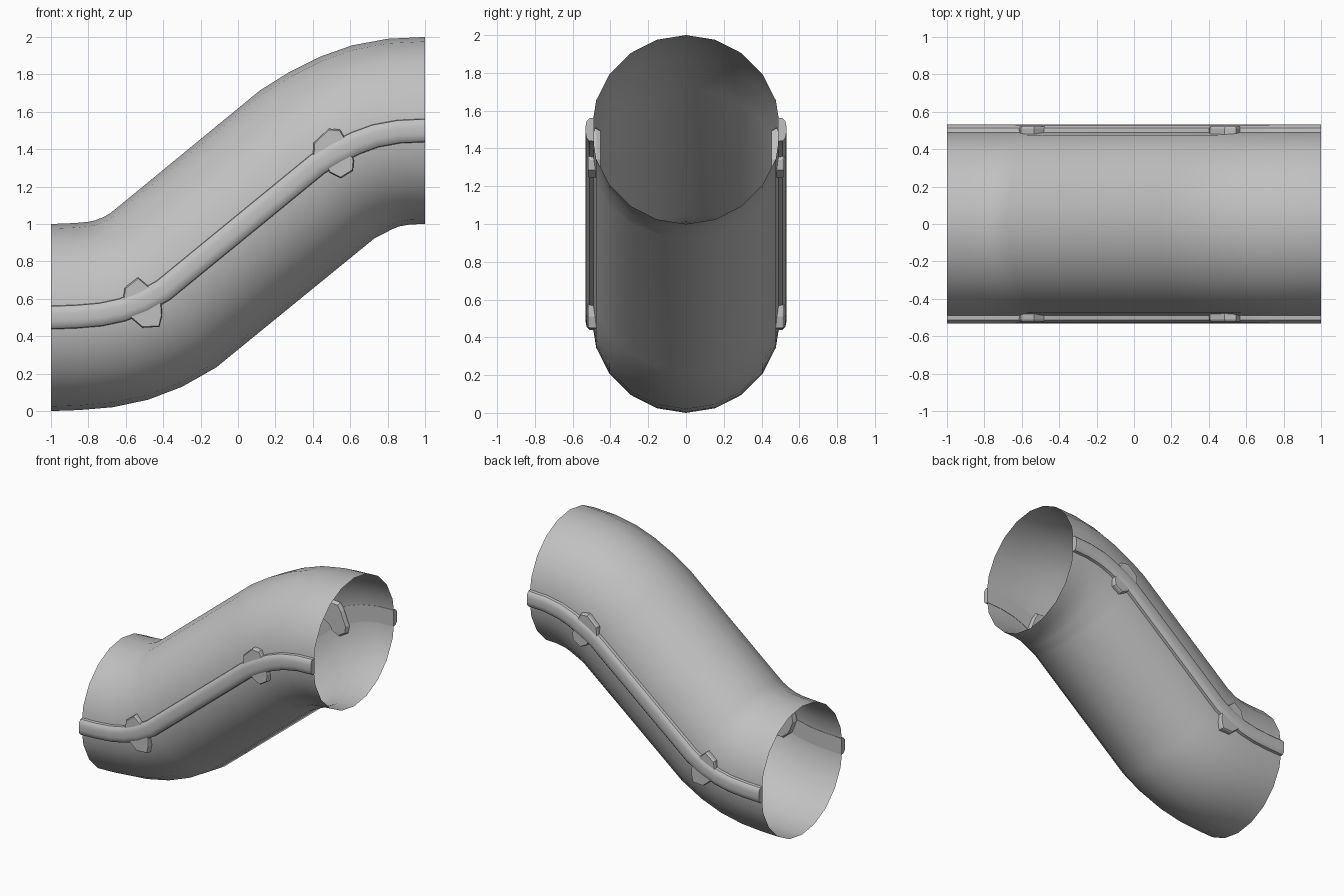
import bpy, bmesh, math
from mathutils import Vector

if "Cube" in bpy.data.objects:
    bpy.data.objects.remove(bpy.data.objects["Cube"])

grey = bpy.data.materials.new("plain_grey")
grey.use_nodes = True
colour = (0.53, 0.53, 0.53, 1)
grey.diffuse_color = colour
grey.node_tree.nodes["Principled BSDF"].inputs["Base Color"].default_value = colour

# Centre line of the double bend: x, z, slope in degrees
PATH = [(-1, .5, 0), (-.863, .505, 1.5), (-.735, .516, 7.5), (-.622, .54, 16.5),
        (-.51, .583, 25), (-.4, .645, 34.5), (.425, 1.32, 38), (.52, 1.377, 30),
        (.631, 1.433, 22.5), (.735, 1.471, 14.5), (.861, 1.494, 7), (1, 1.5, 0)]


def finish(name, bm, smooth=True, recalc=True):
    if recalc:
        bmesh.ops.recalc_face_normals(bm, faces=bm.faces)
    mesh = bpy.data.meshes.new(name)
    bm.to_mesh(mesh)
    bm.free()
    mesh.materials.append(grey)
    obj = bpy.data.objects.new(name, mesh)
    bpy.context.collection.objects.link(obj)
    if smooth:
        bpy.ops.object.select_all(action='DESELECT')
        obj.select_set(True)
        bpy.context.view_layer.objects.active = obj
        bpy.ops.object.shade_smooth_by_angle(angle=math.radians(35))
    return obj


def sweep(name, profile, capped):
    """Carry a closed (y, height) profile along the centre line."""
    bm = bmesh.new()
    rings = []
    for x, z, slope in PATH:
        a = math.radians(slope)
        rings.append([bm.verts.new((x - h * math.sin(a), y, z + h * math.cos(a)))
                      for y, h in profile])
    n = len(profile)
    for r, s in zip(rings, rings[1:]):
        for i in range(n):
            j = (i + 1) % n
            bm.faces.new((r[i], s[i], s[j], r[j]))
    if capped:
        bm.faces.new(rings[0])
        bm.faces.new(rings[-1])
        return finish(name, bm)
    # Open shell: make sure its faces point away from the centre line
    bm.normal_update()
    top = max(bm.faces, key=lambda f: f.calc_center_median().z)
    if top.normal.z < 0:
        bmesh.ops.reverse_faces(bm, faces=bm.faces)
    return finish(name, bm, recalc=False)


# Open pipe with twenty sides
circle = [(.5 * math.sin(i * math.tau / 20), .5 * math.cos(i * math.tau / 20))
          for i in range(20)]
sweep("pipe_shell", circle, False)

# Bracket outlines in x, z
UPPER_CLIP = [(.4, 1.36), (.405, 1.435), (.485, 1.51), (.545, 1.505), (.575, 1.455),
              (.62, 1.34), (.615, 1.285), (.55, 1.245), (.49, 1.275), (.475, 1.31)]
LOWER_CLIP = [(-.615, .6), (-.605, .66), (-.535, .715), (-.47, .66), (-.41, .58),
              (-.405, .51), (-.42, .45), (-.51, .445), (-.575, .5)]


def clip(name, outline, side):
    """Plate through the pipe wall with a slightly smaller outer face."""
    bm = bmesh.new()
    mid = Vector((sum(p[0] for p in outline), sum(p[1] for p in outline))) / len(outline)
    rings = []
    for y, scale in ((.452, .9), (.475, 1), (.51, 1), (.52, .95)):
        pts = [mid + (Vector(p) - mid) * scale for p in outline]
        rings.append([bm.verts.new((p.x, side * y, p.y)) for p in pts])
    n = len(outline)
    for r, s in zip(rings, rings[1:]):
        for i in range(n):
            j = (i + 1) % n
            bm.faces.new((r[i], s[i], s[j], r[j]))
    bm.faces.new(rings[0])
    bm.faces.new(rings[-1])
    finish(name, bm, smooth=False)


# Side rails and their brackets
for label, side in (("front", -1), ("back", 1)):
    half = [(.487, .063), (.512, .06), (.526, .045), (.531, .02)]
    rail = half + [(y, -h) for y, h in reversed(half)]
    sweep(label + "_rail", [(side * y, h) for y, h in rail], True)
    clip(label + "_upper_bracket", UPPER_CLIP, side)
    clip(label + "_lower_bracket", LOWER_CLIP, side)
